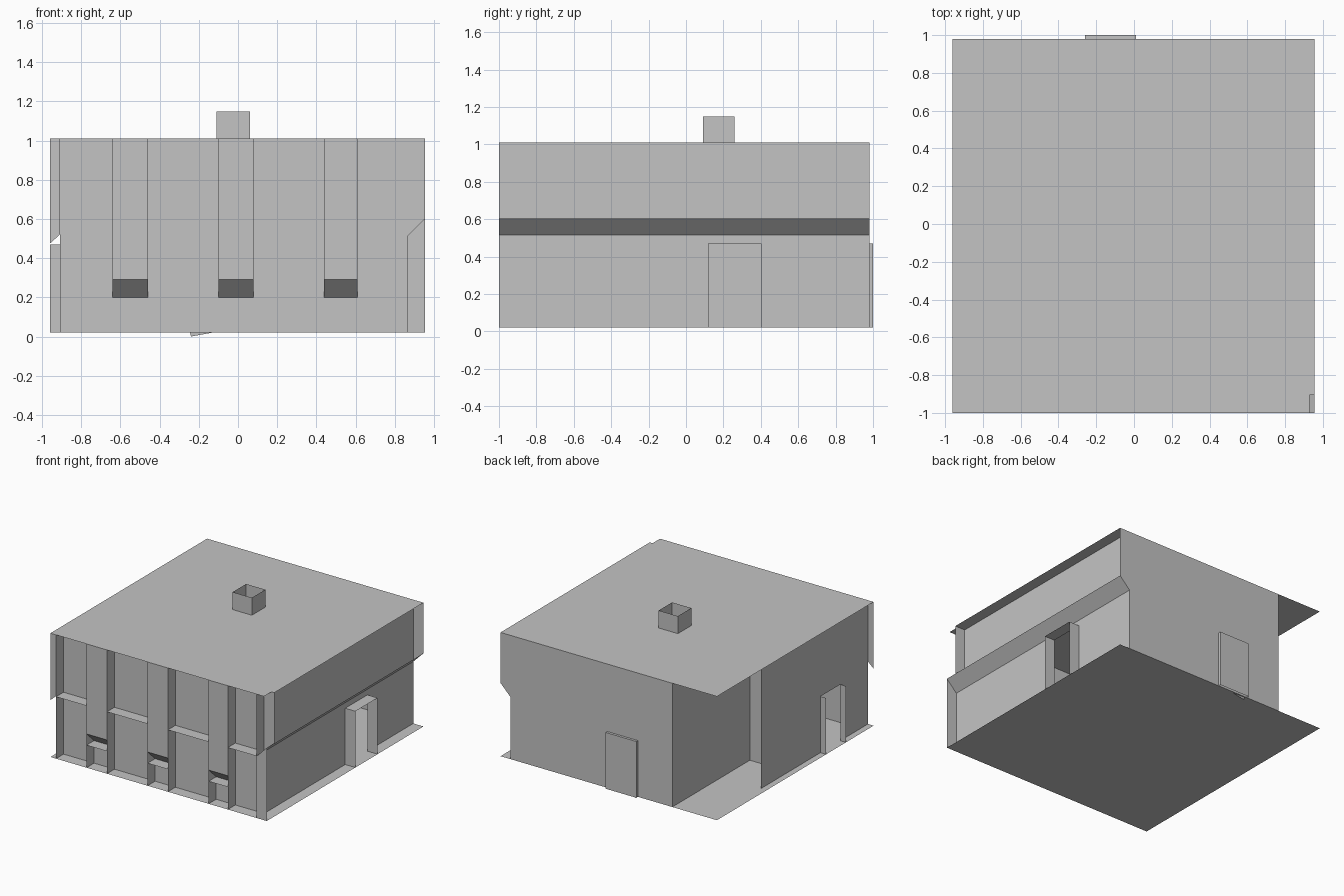
import bpy

if "Cube" in bpy.data.objects:
    bpy.data.objects.remove(bpy.data.objects["Cube"])

grey = bpy.data.materials.new("plain grey")
grey.diffuse_color = (0.55, 0.55, 0.55, 1)
grey.use_nodes = True
grey.node_tree.nodes["Principled BSDF"].inputs["Base Color"].default_value = grey.diffuse_color

# Main levels and wall planes
X0, X1, Y0, Y1 = -0.96, 0.955, -1.0, 0.98
Z0, ZL, Z1 = 0.02, 0.515, 1.01
LEFT, RIGHT, FRONT = -0.91, 0.865, -0.905
DOOR = 0.47


def sheets(name, polys):
    """One object made of flat single-sided panels."""
    verts, faces = [], []
    for p in polys:
        faces.append(range(len(verts), len(verts) + len(p)))
        verts += p
    me = bpy.data.meshes.new(name)
    me.from_pydata(verts, [], [list(f) for f in faces])
    me.materials.append(grey)
    ob = bpy.data.objects.new(name, me)
    bpy.context.collection.objects.link(ob)
    return ob


def wx(x, y0, y1, z0=Z0, z1=Z1):
    """Upright panel across x."""
    return [(x, y0, z0), (x, y1, z0), (x, y1, z1), (x, y0, z1)]


def wy(y, x0, x1, z0=Z0, z1=Z1):
    """Upright panel across y."""
    return [(x0, y, z0), (x1, y, z0), (x1, y, z1), (x0, y, z1)]


def flat(z, x0, x1, y0, y1):
    """Level panel."""
    return [(x0, y0, z), (x1, y0, z), (x1, y1, z), (x0, y1, z)]


def fin(y, pts):
    """Free outline in the xz plane."""
    return [(x, y, z) for x, z in pts]


def doorway_wall(x, y0, y1, d0, d1):
    """Wall panel with a door opening."""
    return [wx(x, y0, d0), wx(x, d1, y1), wx(x, d0, d1, DOOR, Z1)]


def surround(x0, x1, d0, d1):
    """Jambs and lintel standing out from a doorway."""
    return [wy(d0, x0, x1, Z0, DOOR), wy(d1, x0, x1, Z0, DOOR),
            flat(DOOR, x0, x1, d0, d1)]


# Floor and roof, the roof notched at the front right corner
sheets("floor", [flat(Z0, X0, X1, Y0, Y1)])
sheets("roof", [[(X0, Y0, Z1), (0.93, Y0, Z1), (0.93, FRONT, Z1),
                 (X1, FRONT, Z1), (X1, Y1, Z1), (X0, Y1, Z1)]])

# Chimney, open at the top
cx0, cx1, cy0, cy1 = -0.11, 0.06, 0.09, 0.26
sheets("chimney", [wx(cx0, cy0, cy1, Z1, 1.15), wx(cx1, cy0, cy1, Z1, 1.15),
                   wy(cy0, cx0, cx1, Z1, 1.15), wy(cy1, cx0, cx1, Z1, 1.15)])

# Walls
sheets("front_wall", [wy(FRONT, LEFT, RIGHT)])
sheets("right_wall", doorway_wall(RIGHT, Y0, Y1, 0.12, 0.40))
sheets("left_wall", doorway_wall(LEFT, Y0, 0.35, -0.65, -0.40))
sheets("back_wall", [wy(Y1, -0.565, RIGHT)])
sheets("porch_walls", [wx(-0.565, 0.0, Y1), wy(0.0, LEFT, -0.565)])

# Door surrounds
sheets("right_door_surround", surround(RIGHT, X1, 0.12, 0.40))
sheets("left_door_surround", surround(X0, LEFT, -0.65, -0.40)[:2])

# Corner fins with slanted ends
upper = [(RIGHT, ZL), (X1, 0.605), (X1, Z1), (RIGHT, Z1)]
sheets("right_corner_fins", [
    fin(FRONT, upper), fin(Y1, upper),
    fin(Y0, [(RIGHT, Z0), (X1, Z0), (X1, 0.605), (RIGHT, ZL)])])
sheets("left_corner_fin", [fin(Y0, [(LEFT, 0.52), (LEFT, Z1), (X0, Z1), (X0, 0.475)])])

# Sloping canopy along the right side
sheets("right_canopy", [[(RIGHT, Y0, ZL), (X1, Y0, 0.605), (X1, Y1, 0.605), (RIGHT, Y1, ZL)]])

# Front pilasters with a sloped foot and a sill
pilasters = [(-0.64, -0.46), (-0.10, 0.08), (0.44, 0.61)]
for i, (a, b) in enumerate(pilasters):
    sheets(f"pilaster_{i + 1}", [
        wx(a, Y0, FRONT), wx(b, Y0, FRONT), wy(Y0, a, b, 0.29, Z1),
        [(a, Y0, 0.29), (b, Y0, 0.29), (b, FRONT, 0.2), (a, FRONT, 0.2)]])
    sheets(f"sill_{i + 1}", [flat(0.2, a, b, Y0, FRONT)])

# Ledges between the pilasters
edges = [LEFT] + [v for p in pilasters for v in p] + [RIGHT]
for i in range(0, len(edges), 2):
    sheets(f"ledge_{i // 2 + 1}", [flat(ZL, edges[i], edges[i + 1], Y0, FRONT)])

# Back door standing slightly proud, with a small tilted foot below the floor
dx0, dx1 = -0.26, 0.01
sheets("back_door", [wy(1.0, dx0, dx1, Z0, DOOR), wx(dx0, Y1, 1.0, Z0, DOOR),
                     wx(dx1, Y1, 1.0, Z0, DOOR), flat(DOOR, dx0, dx1, Y1, 1.0)])
sheets("door_foot", [fin(0.97, [(-0.24, 0.0), (-0.13, Z0), (-0.245, Z0)])])
